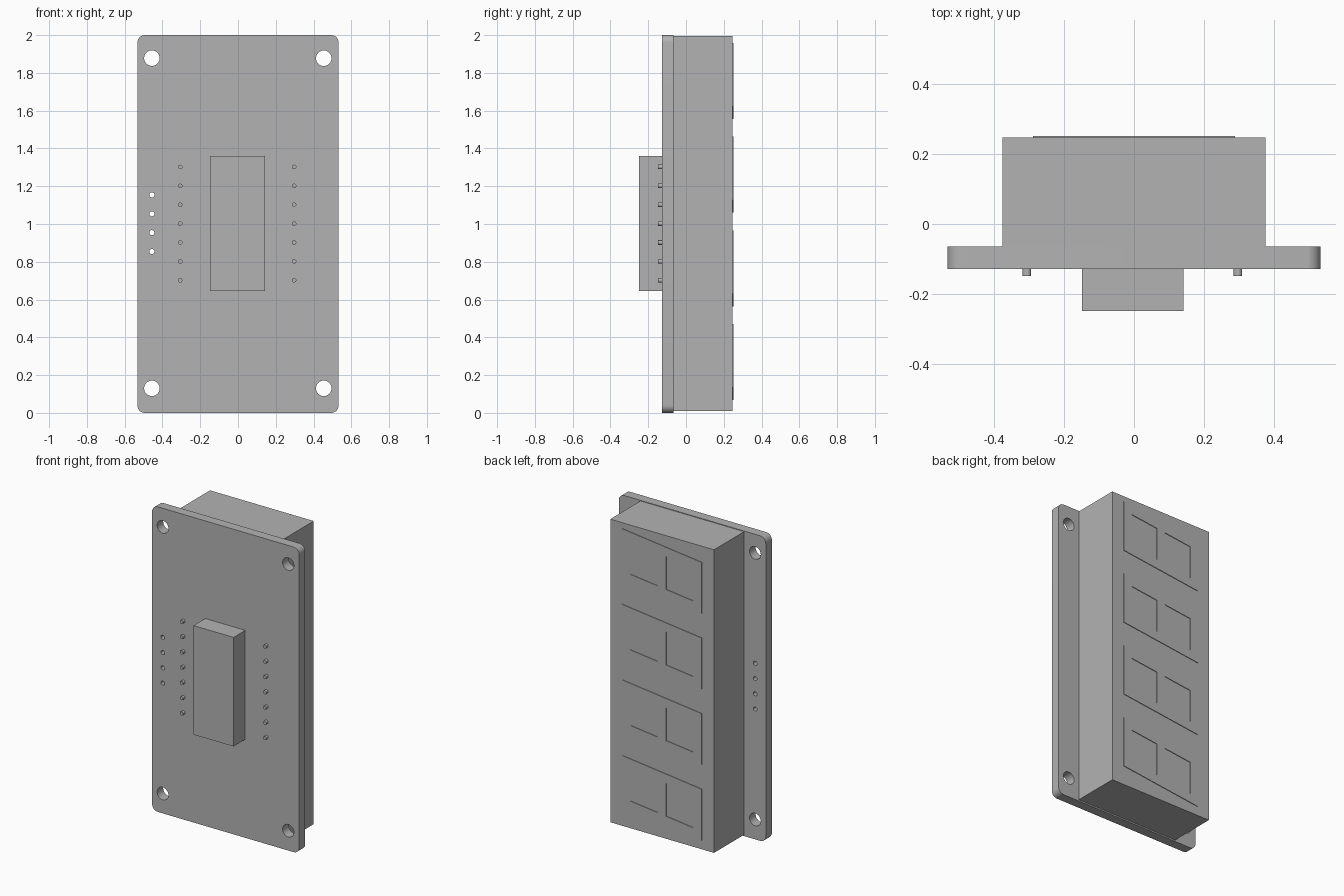
import bpy, bmesh, math

if "Cube" in bpy.data.objects:
    bpy.data.objects.remove(bpy.data.objects["Cube"])

grey = bpy.data.materials.new("plain grey")
grey.use_nodes = True
colour = (0.45, 0.45, 0.45, 1)
grey.diffuse_color = colour
grey.node_tree.nodes["Principled BSDF"].inputs["Base Color"].default_value = colour


def arc(cx, cz, r, start=0, sweep=360, n=32):
    """Points along an arc; a full circle leaves out the repeated end point."""
    steps = n if sweep == 360 else n - 1
    angles = [math.radians(start + sweep * i / steps) for i in range(n)]
    return [(cx + r * math.cos(a), cz + r * math.sin(a)) for a in angles]


def rect(x0, x1, z0, z1, lean=0):
    """Rectangle whose z slides with x by the lean factor."""
    return [(x, z + lean * x) for x, z in ((x0, z0), (x1, z0), (x1, z1), (x0, z1))]


def slab(name, loops, y0, y1):
    """Extrude closed x-z outlines (inner loops become holes) from y0 to y1."""
    curve = bpy.data.curves.new(name, "CURVE")
    curve.dimensions = "2D"
    curve.fill_mode = "BOTH"
    curve.extrude = (y1 - y0) / 2
    for loop in loops:
        spline = curve.splines.new("POLY")
        spline.points.add(len(loop) - 1)
        for point, (x, z) in zip(spline.points, loop):
            point.co = (x, z, 0, 1)
        spline.use_cyclic_u = True
    obj = bpy.data.objects.new(name, curve)
    bpy.context.collection.objects.link(obj)
    obj.location.y = (y0 + y1) / 2
    obj.rotation_euler.x = math.pi / 2
    bpy.ops.object.select_all(action="DESELECT")
    obj.select_set(True)
    bpy.context.view_layer.objects.active = obj
    bpy.ops.object.convert(target="MESH")
    obj = bpy.context.object
    bm = bmesh.new()
    bm.from_mesh(obj.data)
    bmesh.ops.remove_doubles(bm, verts=bm.verts, dist=1e-5)
    bmesh.ops.recalc_face_normals(bm, faces=bm.faces)
    bm.to_mesh(obj.data)
    bm.free()
    obj.data.materials.clear()
    obj.data.materials.append(grey)
    bpy.ops.object.shade_smooth_by_angle(angle=math.radians(30))
    return obj


# Circuit board: rounded outline, four mounting holes, a row of wire holes
half, r = 0.533, 0.04
outline = []
for i, (x, z) in enumerate(((half - r, 2 - r), (r - half, 2 - r),
                            (r - half, r), (half - r, r))):
    outline += arc(x, z, r, 90 * i, 90, 9)
mounts = [arc(x, z, 0.041) for x in (-0.456, 0.454) for z in (0.13, 1.878)]
wires = [arc(-0.456, 0.854 + 0.1 * i, 0.0135, n=20) for i in range(4)]
slab("circuit_board", [outline] + mounts + wires, -0.128, -0.065)

# Display block on the back and chip on the front
slab("display_block", [rect(-0.376, 0.376, 0.009, 1.996)], -0.065, 0.247)
slab("chip", [rect(-0.148, 0.142, 0.645, 1.36)], -0.249, -0.128)

# Two rows of solder pins
for side, x in (("right", -0.306), ("left", 0.297)):
    for i in range(7):
        slab(f"{side}_pin_{i + 1}", [arc(x, 0.702 + 0.1 * i, 0.012, n=20)], -0.148, -0.128)

# Four leaning figure-eight digits, turned sideways, raised on the back
w, tall, bar, lean = 0.288, 0.168, 0.06, 0.116
for i in range(4):
    z = 0.27 + 0.4955 * i
    low, high = z - tall + bar, z + tall - bar
    loops = [rect(-w, w, z - tall, z + tall, lean),
             rect(bar - w, -bar / 2, low, high, lean),
             rect(bar / 2, w - bar, low, high, lean)]
    slab(f"digit_{i + 1}", loops, 0.246, 0.251)
